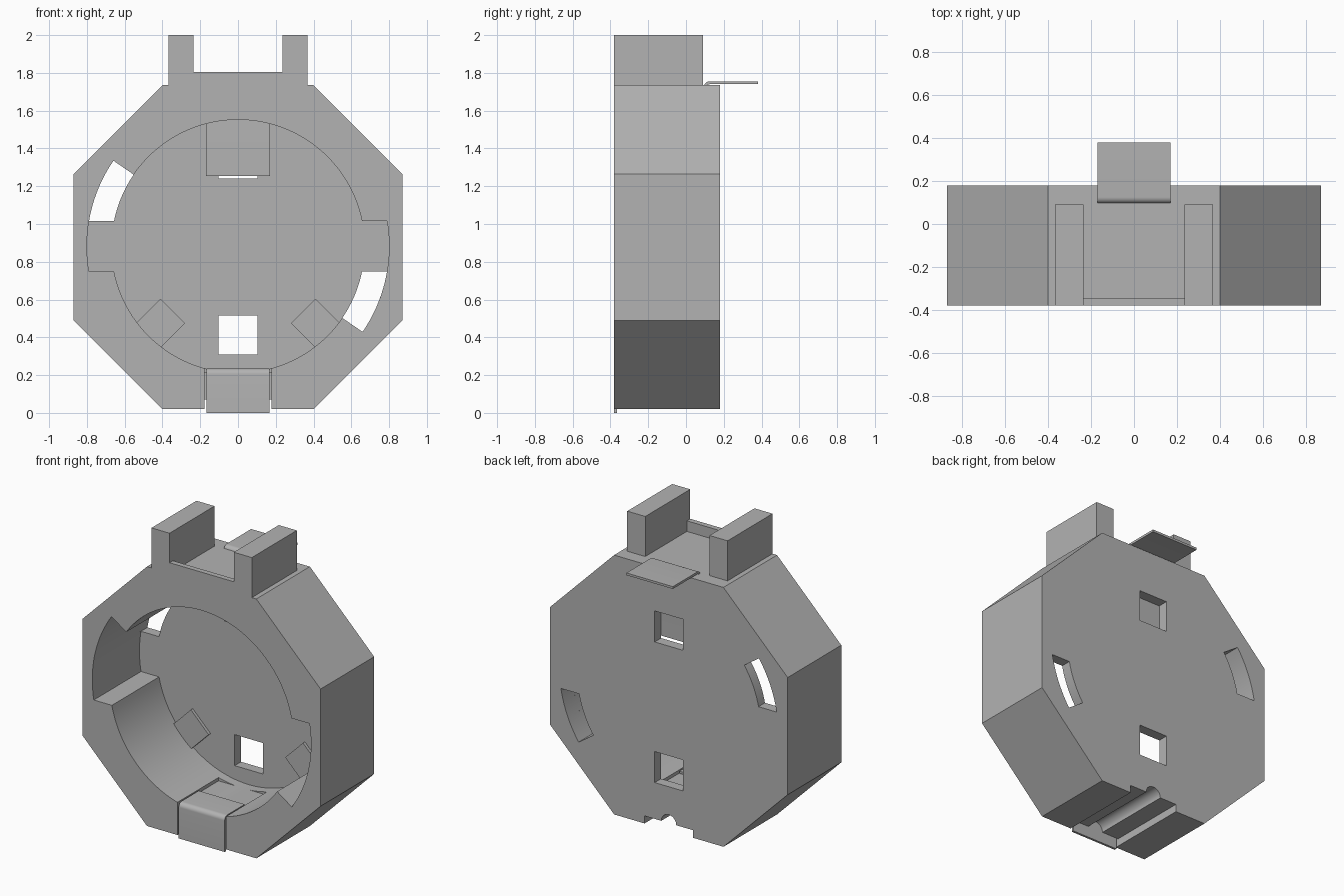
import bpy, bmesh
from math import sin, cos, asin, radians, pi

cube = bpy.data.objects.get("Cube")
if cube:
    bpy.data.objects.remove(cube, do_unlink=True)

grey = bpy.data.materials.new("plain grey")
grey.use_nodes = True
COLOUR = (0.45, 0.45, 0.45, 1)
grey.diffuse_color = COLOUR
grey.node_tree.nodes["Principled BSDF"].inputs["Base Color"].default_value = COLOUR

FRONT, BACK, PLATE = -0.38, 0.18, 0.113
CZ, BORE, LOBE = 0.882, 0.67, 0.80
OVER = 0.05


def prism(name, points, lo, hi, axis="y"):
    """Extrude a closed outline: (x, z) along y, or (y, z) along x."""
    bm = bmesh.new()
    place = (lambda p, t: (p[0], t, p[1])) if axis == "y" else (lambda p, t: (t, p[0], p[1]))
    a = [bm.verts.new(place(p, lo)) for p in points]
    b = [bm.verts.new(place(p, hi)) for p in points]
    bm.faces.new(a)
    bm.faces.new(b[::-1])
    for i in range(len(a)):
        j = (i + 1) % len(a)
        bm.faces.new((a[j], a[i], b[i], b[j]))
    bmesh.ops.recalc_face_normals(bm, faces=bm.faces)
    mesh = bpy.data.meshes.new(name)
    bm.to_mesh(mesh)
    bm.free()
    mesh.materials.append(grey)
    obj = bpy.data.objects.new(name, mesh)
    bpy.context.collection.objects.link(obj)
    return obj


def rect(x0, x1, z0, z1):
    return [(x0, z0), (x1, z0), (x1, z1), (x0, z1)]


def arc(cx, cz, r, a0, a1, n):
    return [(cx + r * cos(a0 + (a1 - a0) * i / n), cz + r * sin(a0 + (a1 - a0) * i / n))
            for i in range(n + 1)]


def activate(obj):
    bpy.ops.object.select_all(action="DESELECT")
    obj.select_set(True)
    bpy.context.view_layer.objects.active = obj


def cut(target, cutter):
    cutter.hide_render = True
    mod = target.modifiers.new("cut", "BOOLEAN")
    mod.operation, mod.solver, mod.object = "DIFFERENCE", "EXACT", cutter
    activate(target)
    bpy.ops.object.modifier_apply(modifier=mod.name)
    bpy.data.objects.remove(cutter, do_unlink=True)


def smooth(obj):
    activate(obj)
    bpy.ops.object.shade_smooth_by_angle(angle=radians(25))


# Octagonal housing with a round bore
right_side = [(0.4, 0.02), (0.87, 0.49), (0.87, 1.265), (0.4, 1.735)]
housing = prism("housing", right_side + [(-x, z) for x, z in right_side[::-1]], FRONT, BACK)
cut(housing, prism("bore_cutter", arc(0, CZ, BORE, 0, 2 * pi, 128)[:-1], FRONT - OVER, PLATE))

# Two side lobes, each with a curved window through the back plate
step, end = 0.133, radians(34.5)
for turn in (0, pi):
    s = cos(turn)
    lobe = arc(0, CZ, LOBE, turn - end, turn + asin(step / LOBE), 24)
    lobe += [(s * 0.6, CZ + s * step), (s * 0.6 * cos(end), CZ - s * 0.6 * sin(end))]
    cut(housing, prism("lobe_cutter", lobe, FRONT - OVER, PLATE))
    window = arc(0, CZ, LOBE, turn - end, turn - asin(step / LOBE), 16)
    window += arc(0, CZ, BORE, turn - asin(step / BORE), turn - end, 16)
    cut(housing, prism("window_cutter", window, PLATE - OVER, BACK + OVER))

# Square holes in the back plate
for z in (0.31, 1.24):
    cut(housing, prism("hole_cutter", rect(-0.103, 0.103, z, z + 0.205), PLATE - OVER, BACK + OVER))

# Underside channel with a half-round groove, and the seat for the lower strip
channel = [(-0.177, -0.1), (0.177, -0.1), (0.177, 0.07)]
channel += arc(0, 0.07, 0.055, 0, pi, 16) + [(-0.177, 0.07)]
cut(housing, prism("channel_cutter", channel, FRONT - OVER, BACK + OVER))
cut(housing, prism("front_seat_cutter", rect(-0.177, 0.177, -0.1, 0.3), FRONT - OVER, FRONT + 0.02))
cut(housing, prism("floor_seat_cutter", rect(-0.177, 0.177, 0.214, 0.3), FRONT - OVER, 0.05))
smooth(housing)

# Two upright lugs and the low wall between them
for side, name in ((1, "left_lug"), (-1, "right_lug")):
    prism(name, rect(*sorted((side * 0.235, side * 0.367)), 1.73, 2.0), FRONT, 0.09)
prism("lug_wall", rect(-0.24, 0.24, 1.73, 1.805), FRONT, -0.345)

# Diamond pads on the bore floor
for x, name in ((0.41, "left_pad"), (-0.41, "right_pad")):
    prism(name, arc(x, 0.475, 0.13, 0, 2 * pi, 4)[:-1], PLATE - 0.02, PLATE + 0.01)

# Bent metal strips: lower one folds over the front lip, upper one folds out at the back
T = 0.015
lower = [(FRONT + T, 0), (FRONT, 0)] + arc(FRONT + 0.03, 0.205, 0.03, pi, pi / 2, 8)
lower += [(-0.17, 0.235), (-0.17, 0.235 - T)] + arc(FRONT + 0.03, 0.205, 0.03 - T, pi / 2, pi, 8)
smooth(prism("lower_strip", lower, -0.168, 0.168, "x"))

upper = [(0.095 + T, 1.255), (0.095, 1.255)] + arc(0.125, 1.725, 0.03, pi, pi / 2, 8)
upper += [(0.38, 1.755), (0.38, 1.755 - T)] + arc(0.125, 1.725, 0.03 - T, pi / 2, pi, 8)
smooth(prism("upper_strip", upper, -0.17, 0.17, "x"))
